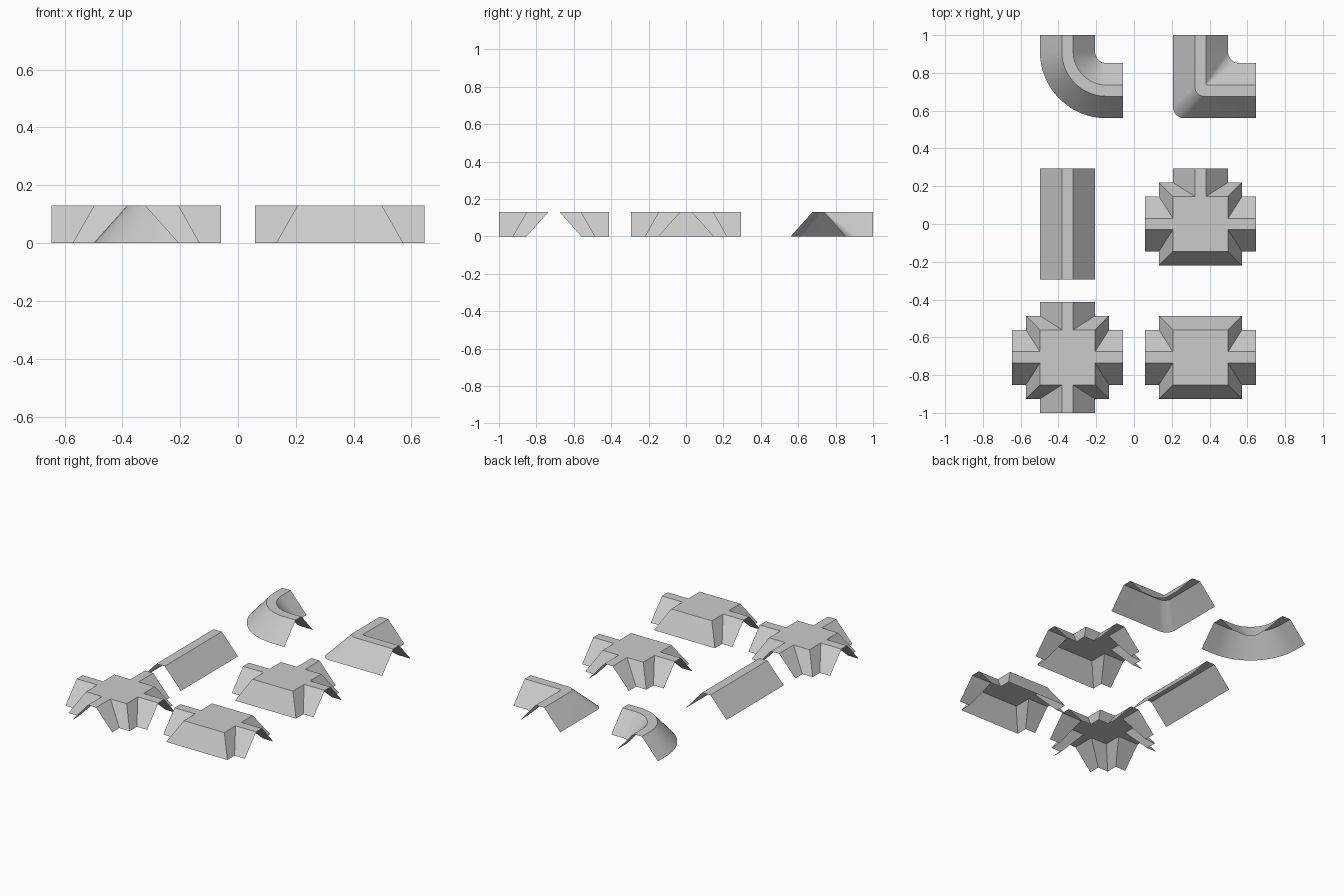
import bpy, bmesh, math

if "Cube" in bpy.data.objects:
    bpy.data.objects.remove(bpy.data.objects["Cube"])

H = 0.13            # height of every piece
BASE, RIDGE = 0.146, 0.03    # half widths of the passage profile
REACH = 0.294       # half length of a tile
HUB_BASE, HUB_TOP = 0.22, 0.146
COL, ROW = 0.352, 0.706      # tile spacing
PROFILE = [(-BASE, 0), (-RIDGE, H), (RIDGE, H), (BASE, 0)]


def make(name, faces, loc, smooth=False):
    """Open shell from a list of polygons, all facing upward."""
    bm = bmesh.new()
    for pts in faces:
        bm.faces.new([bm.verts.new(p) for p in pts])
    bmesh.ops.remove_doubles(bm, verts=bm.verts, dist=1e-5)
    bm.normal_update()
    for f in bm.faces:
        if f.normal.z < 0:
            f.normal_flip()
    me = bpy.data.meshes.new(name)
    bm.to_mesh(me)
    bm.free()
    ob = bpy.data.objects.new(name, me)
    ob.location = (loc[0], loc[1], 0)
    bpy.context.collection.objects.link(ob)
    if smooth:
        bpy.ops.object.select_all(action='DESELECT')
        ob.select_set(True)
        bpy.context.view_layer.objects.active = ob
        bpy.ops.object.shade_smooth_by_angle(angle=math.radians(30))


def loft(lines):
    """Quads between neighbouring point rows."""
    return [[a[i], a[i + 1], b[i + 1], b[i]]
            for a, b in zip(lines, lines[1:]) for i in range(len(a) - 1)]


def junction(name, loc, arms):
    """Raised hub with passage arms on the given quarter turns (0 = front)."""
    faces, top = [], []
    for k in range(4):
        c, s = [(1, 0), (0, 1), (-1, 0), (0, -1)][k]
        rot = lambda p: (p[0] * c - p[1] * s, p[0] * s + p[1] * c, p[2])
        side = []
        top.append(rot((-HUB_TOP, -HUB_TOP, H)))
        if k in arms:
            # wall pieces left and right of the opening
            for m in (-1, 1):
                side.append([(m * HUB_BASE, -HUB_BASE, 0), (m * BASE, -HUB_BASE, 0),
                             (m * RIDGE, -HUB_TOP, H), (m * HUB_TOP, -HUB_TOP, H)])
            # arm
            side += loft([[(x, -HUB_TOP if z else -HUB_BASE, z), (x, -REACH, z)]
                          for x, z in PROFILE])
            top += [rot((-RIDGE, -HUB_TOP, H)), rot((RIDGE, -HUB_TOP, H))]
        else:
            side.append([(-HUB_BASE, -HUB_BASE, 0), (HUB_BASE, -HUB_BASE, 0),
                         (HUB_TOP, -HUB_TOP, H), (-HUB_TOP, -HUB_TOP, H)])
        faces += [[rot(p) for p in f] for f in side]
    make(name, faces + [top], loc)


def bend(name, loc, radii, steps=16):
    """Quarter turn from the back side to the right side."""
    lines = []
    for (d, z), r in zip(PROFILE, radii):
        pts = [(d, REACH, z)]
        for i in range(steps + 1):
            a = math.pi + math.pi / 2 * i / steps
            pts.append((d + r + r * math.cos(a), d + r + r * math.sin(a), z))
        lines.append(pts + [(REACH, d, z)])
    make(name, loft(lines), loc, True)


# straight passage
make("straight_passage",
     loft([[(x, -REACH, z), (x, REACH, z)] for x, z in PROFILE]), (-COL, 0))

# hubs with four, three and two arms
junction("four_way_hub", (-COL, -ROW), (0, 1, 2, 3))
junction("three_way_hub", (COL, 0), (1, 2, 3))
junction("two_way_hub", (COL, -ROW), (1, 3))

# wide concentric bend and tight corner
bend("wide_bend", (-COL, ROW), [0.206 - d for d, z in PROFILE])
bend("tight_corner", (COL, ROW), [0.06, 0.05, 0.008, 0.06], 8)
